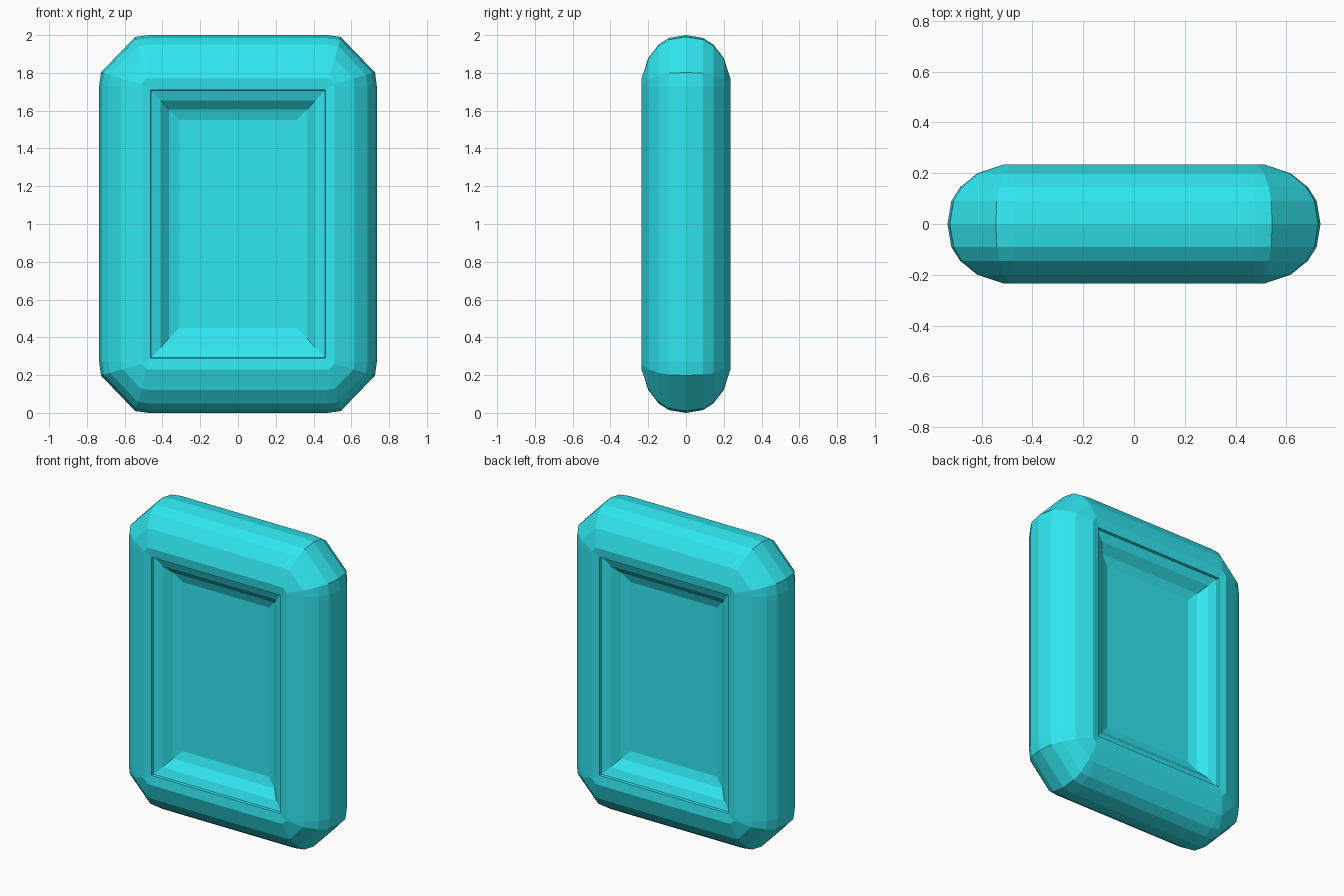
import bpy, bmesh, math

if "Cube" in bpy.data.objects:
    bpy.data.objects.remove(bpy.data.objects["Cube"])

mat = bpy.data.materials.new("cyan")
mat.diffuse_color = (0.03, 0.80, 0.87, 1)
mat.use_nodes = True
mat.node_tree.nodes["Principled BSDF"].inputs["Base Color"].default_value = mat.diffuse_color

CX, CZ = 0.475, 0.73          # centres of the rounded corners
ANGLES = (0, 15.5, 74.5, 90)  # facets of one corner


def corner(w, h):
    """Corner facets of a loop with half width w and half height h."""
    if w <= CX:
        return [(w, h)]
    return [(CX + (w - CX) * math.cos(math.radians(a)),
             CZ + (h - CZ) * math.sin(math.radians(a))) for a in ANGLES]


def ring(bm, w, h, y):
    """Sixteen-point loop; sharp corners repeat one vertex."""
    c = corner(w, h)
    pts = []
    for sx, sz, rev in ((1, 1, 0), (-1, 1, 1), (-1, -1, 0), (1, -1, 1)):
        made = [bm.verts.new((sx * x, y, 1 + sz * z)) for x, z in c]
        if rev:
            made.reverse()
        pts += made if len(made) == 4 else made * 4
    return pts


def build(name, rows):
    """Bridge loops given as (half width, half height, y), capping both ends."""
    bm = bmesh.new()
    rings = [ring(bm, *r) for r in rows]
    for a, b in zip(rings, rings[1:]):
        for i in range(16):
            j = (i + 1) % 16
            quad = list(dict.fromkeys((a[i], a[j], b[j], b[i])))
            if len(quad) > 2:
                bm.faces.new(quad)
    for end in (rings[0], rings[-1]):
        bm.faces.new(list(dict.fromkeys(end)))
    bmesh.ops.recalc_face_normals(bm, faces=bm.faces)
    me = bpy.data.meshes.new(name)
    bm.to_mesh(me)
    bm.free()
    me.materials.append(mat)
    ob = bpy.data.objects.new(name, me)
    bpy.context.collection.objects.link(ob)
    return ob


# Profile from the outer rim, over the lip, down into the recessed panel
half = [
    (0.720, 0.985, 0.09),
    (0.685, 0.950, 0.145),
    (0.617, 0.878, 0.20),
    (0.512, 0.770, 0.235),
    (0.463, 0.710, 0.228),
    (0.460, 0.707, 0.212),
    (0.410, 0.655, 0.192),
    (0.365, 0.605, 0.145),
    (0.310, 0.550, 0.125),
]
front = [(w, h, -y) for w, h, y in reversed(half)]
build("rounded_framed_panel", front + [(0.735, 1.0, 0.0)] + half)
